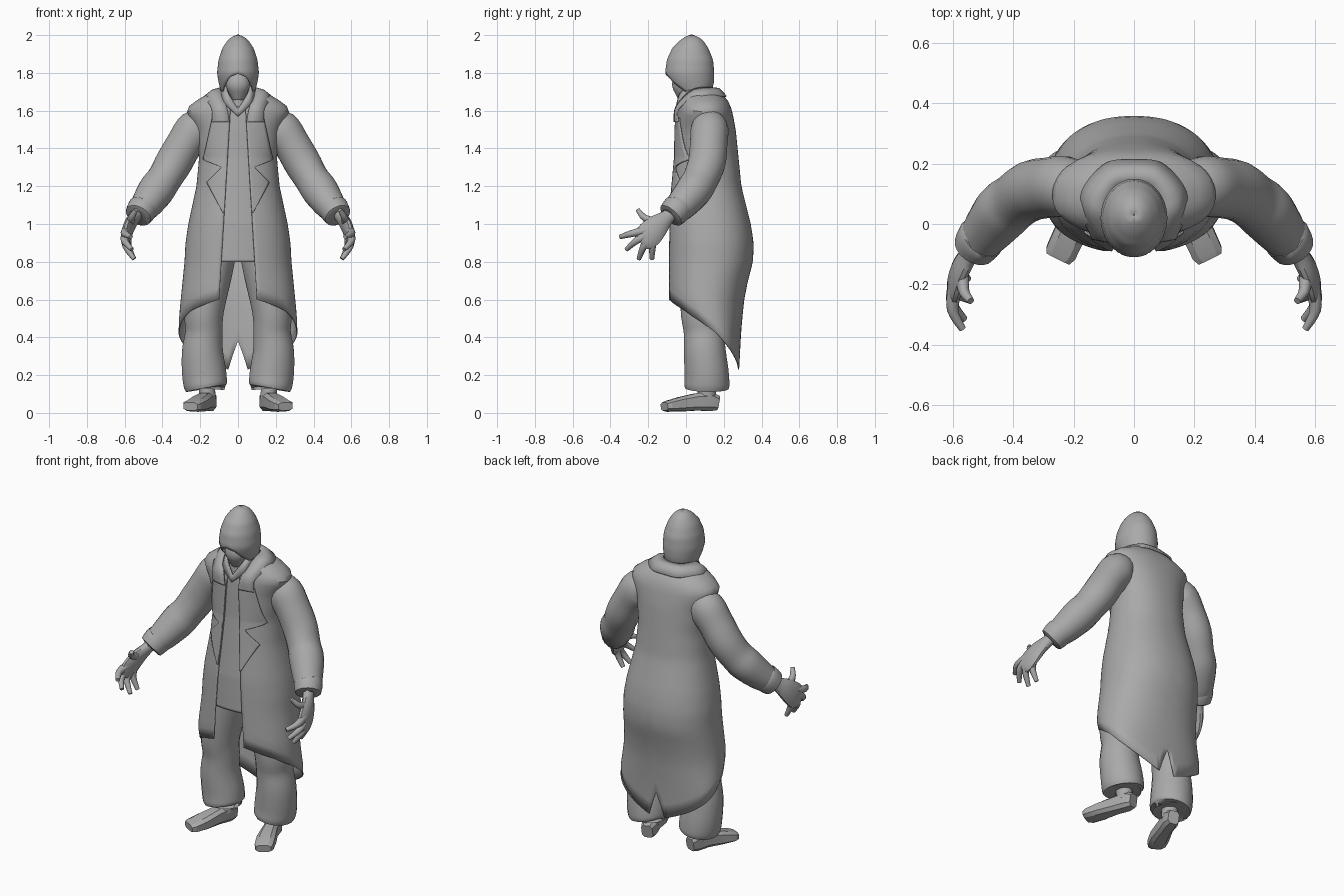
import bpy
import bmesh
import math
from mathutils import Vector

cube = bpy.data.objects.get("Cube")
if cube:
    bpy.data.objects.remove(cube)

grey = bpy.data.materials.new("plain grey")
grey.use_nodes = True
grey.diffuse_color = (.4, .4, .4, 1)
grey.node_tree.nodes["Principled BSDF"].inputs["Base Color"].default_value = (.4, .4, .4, 1)


def lerp_table(table, key):
    """Read a row of values from a table sorted by its first column."""
    if key <= table[0][0]:
        return table[0][1:]
    for low, high in zip(table, table[1:]):
        if key <= high[0]:
            mix = (key - low[0]) / (high[0] - low[0])
            return [p + (q - p) * mix for p, q in zip(low[1:], high[1:])]
    return table[-1][1:]


def smooth_path(points, steps):
    """Catmull-Rom resampling of points and their radii."""
    result = []
    last = len(points) - 1
    for i in range(last):
        p, q, r, s = (points[max(0, min(last, i + k))] for k in (-1, 0, 1, 2))
        for j in range(steps):
            t = j / steps
            result.append([.5 * (2 * b + (c - a) * t + (2 * a - 5 * b + 4 * c - d) * t * t
                                 + (3 * b - a - 3 * c + d) * t ** 3)
                           for a, b, c, d in zip(p, q, r, s)])
    result.append(list(points[-1]))
    return result


def skin(name, rows, closed=False, caps=False, thickness=0, mirror=True, angle=40):
    """Join rows of points into a surface."""
    bm = bmesh.new()
    grid = [[bm.verts.new(p) for p in row] for row in rows]
    for low, high in zip(grid, grid[1:]):
        count = len(low)
        for i in range(count if closed else count - 1):
            j = (i + 1) % count
            bm.faces.new((low[i], low[j], high[j], high[i]))
    if caps:
        bm.faces.new(grid[0])
        bm.faces.new(grid[-1])
    bmesh.ops.recalc_face_normals(bm, faces=bm.faces)
    mesh = bpy.data.meshes.new(name)
    bm.to_mesh(mesh)
    bm.free()
    mesh.materials.append(grey)
    obj = bpy.data.objects.new(name, mesh)
    bpy.context.collection.objects.link(obj)
    if mirror:
        mod = obj.modifiers.new("mirror", "MIRROR")
        mod.use_clip = True
    if thickness:
        mod = obj.modifiers.new("thickness", "SOLIDIFY")
        mod.thickness = thickness
        mod.offset = 0
    bpy.ops.object.select_all(action="DESELECT")
    obj.select_set(True)
    bpy.context.view_layer.objects.active = obj
    bpy.ops.object.shade_smooth_by_angle(angle=math.radians(angle))
    return obj


def power(value, exponent):
    return math.copysign(abs(value) ** exponent, value)


def tube(name, points, side=(1, 0, 0), sides=16, steps=4, square=1, angle=40, mirror=True):
    """Loft along a path of (x, y, z, side radius, other radius)."""
    path = smooth_path(points, steps)
    centres = [Vector(p[:3]) for p in path]
    rows = []
    for i, p in enumerate(path):
        along = (centres[min(i + 1, len(path) - 1)] - centres[max(i - 1, 0)]).normalized()
        u = Vector(side)
        u = (u - along * u.dot(along)).normalized()
        v = along.cross(u)
        turns = [math.tau * (k + .5) / sides for k in range(sides)]
        rows.append([centres[i] + u * p[3] * power(math.cos(t), square)
                     + v * p[4] * power(math.sin(t), square) for t in turns])
    return skin(name, rows, closed=True, caps=True, angle=angle, mirror=mirror)


def shell(name, profile, hem, top, opening, bulge, columns, levels):
    """Half garment from the back centre to the front edge, with a shaped hem."""
    rows = []
    for j in range(levels + 1):
        row = []
        for i in range(columns + 1):
            f = i / columns
            base = lerp_table(hem, f)[0]
            z = base + (top - base) * (j / levels) ** .8
            a, front, back = lerp_table(profile, z)
            gap = min(1, opening(z) / a)
            t = f * (math.pi - math.asin(gap ** (1 / bulge)))
            row.append((a * power(math.sin(t), bulge) if i else 0,
                        (front + back) / 2 + (back - front) / 2 * power(math.cos(t), bulge), z))
        rows.append(row)
    return skin(name, rows, thickness=.006)


# Coat: height, half width, front depth, back depth
COAT = [(.2, .305, .03, .278), (.42, .312, .02, .288), (.52, .308, -.06, .297),
        (.6, .3, -.095, .305), (.7, .29, -.095, .325), (.8, .28, -.095, .352),
        (.9, .275, -.093, .355), (1, .26, -.09, .34), (1.2, .217, -.07, .29),
        (1.35, .203, -.055, .275), (1.5, .225, -.05, .26), (1.57, .26, -.045, .247),
        (1.61, .272, -.04, .238), (1.65, .22, -.03, .22), (1.68, .17, -.015, .195),
        (1.71, .1, .01, .16)]
COAT_HEM = [(0, .38), (.05, .23), (.25, .3), (.43, .37), (.54, .42), (.65, .48),
            (.78, .54), (1, .6)]
BULGE = .9


def coat_gap(z):
    return .04 + max(0, 1.6 - z) * .06


def coat_front(x, z):
    a, front, back = lerp_table(COAT, z)
    ratio = min(.98, x / a)
    depth = (1 - ratio ** (2 / BULGE)) ** (BULGE / 2)
    return (front + back) / 2 - (back - front) / 2 * depth


def front_panel(name, bottom, top, inner, outer, offset, levels=60, columns=8):
    """Plate that follows the front of the coat."""
    rows = []
    for j in range(levels + 1):
        z = bottom + (top - bottom) * j / levels
        xs = [inner(z) + (outer(z) - inner(z)) * i / columns for i in range(columns + 1)]
        rows.append([(x, coat_front(x, z) + offset, z) for x in xs])
    return skin(name, rows, thickness=.008)


shell("coat", COAT, COAT_HEM, 1.71, coat_gap, BULGE, 40, 36)

# Pointed lapels and the shirt seen in the coat opening
LAPEL = [(1.06, .08), (1.22, .165), (1.3, .085), (1.34, .185), (1.4, .17), (1.64, .12)]
front_panel("lapels", 1.06, 1.56, coat_gap, lambda z: lerp_table(LAPEL, z)[0], -.009)
front_panel("shirt_front", .8, 1.62, lambda z: 0, lambda z: coat_gap(z) + .015, .012)


def band(name, *edges):
    """Strip of cloth lofted through edge curves."""
    curves = [smooth_path(edge, 6) for edge in edges]
    skin(name, list(zip(*curves)), thickness=.01, angle=70)


def on_coat(x, z):
    return (x, coat_front(x, z) - .016, z)


# Folded coat collar that runs into the lapels, and crossed neck scarf
band("collar",
     [(0, .135, 1.72), (.055, .125, 1.72), (.09, .08, 1.72), (.09, .02, 1.7),
      on_coat(.06, 1.62), on_coat(.045, 1.54)],
     [(0, .175, 1.715), (.075, .16, 1.715), (.13, .095, 1.708), (.14, .03, 1.69),
      on_coat(.1, 1.62), on_coat(.09, 1.54)],
     [(0, .212, 1.675), (.09, .2, 1.675), (.165, .12, 1.68), (.172, .04, 1.66),
      on_coat(.14, 1.61), on_coat(.138, 1.54)])
band("scarf",
     [(.06, .02, 1.73), (.05, -.03, 1.69), (0, -.05, 1.61)],
     [(.09, .02, 1.71), (.07, -.04, 1.64), (0, -.06, 1.57)])

# Hood with an arched opening, the masked face and the neck
HOOD = [(1.68, .08, -.035, .12), (1.71, .09, -.06, .135), (1.75, .1, -.09, .145),
        (1.8, .108, -.108, .147), (1.87, .1, -.098, .14), (1.93, .08, -.07, .115),
        (1.97, .053, -.03, .088), (1.99, .028, 0, .06), (2, .002, .028, .032)]
HOOD_HEM = [(0, 0), (.6, 0), (.74, .045), (.86, .092), (1, .11)]
shell("hood", HOOD, [(f, 1.685 + h) for f, h in HOOD_HEM], 2, lambda z: 0, 1, 24, 20)
tube("masked_face", [(0, -.01, 1.66, .03, .03), (0, -.015, 1.7, .052, .045),
                     (0, -.02, 1.74, .065, .055), (0, -.01, 1.78, .06, .05)], mirror=False)
tube("neck", [(0, .06, 1.55, .1, .1), (0, .05, 1.66, .07, .075),
              (0, .04, 1.75, .065, .07)], mirror=False)

# Puffed sleeves and cuffs
tube("sleeves", [(.17, .125, 1.52, .08, .08), (.225, .125, 1.5, .105, .1),
                 (.285, .12, 1.42, .098, .1), (.34, .11, 1.325, .098, .1),
                 (.39, .078, 1.24, .092, .095), (.432, .043, 1.18, .097, .096),
                 (.48, -.015, 1.11, .085, .085), (.508, -.05, 1.075, .075, .075)],
     sides=20)
tube("cuffs", [(.5, -.04, 1.09, .074, .074), (.505, -.045, 1.083, .08, .08),
               (.528, -.08, 1.045, .072, .072), (.53, -.083, 1.042, .05, .05)],
     sides=20, steps=2)

# Open hands with spread, curled fingers
ACROSS = (0, -.7, .7)
tube("palms", [(.52, -.06, 1.07, .036, .032), (.545, -.1, 1.035, .04, .03),
               (.572, -.145, .995, .06, .03), (.59, -.19, .95, .072, .027),
               (.597, -.225, .915, .064, .022), (.597, -.24, .9, .045, .014)],
     side=ACROSS, sides=12)
FINGERS = {"thumbs": ((.568, -.13, 1), (.565, -.215, 1.03), (.54, -.255, 1.075)),
           "index_fingers": ((.592, -.215, .965), (.6, -.285, .95), (.567, -.348, .932)),
           "middle_fingers": ((.594, -.21, .94), (.6, -.265, .91), (.562, -.315, .865)),
           "ring_fingers": ((.592, -.195, .93), (.592, -.225, .88), (.55, -.25, .815)),
           "little_fingers": ((.588, -.17, .935), (.582, -.178, .88), (.55, -.18, .815))}
for finger, joints in FINGERS.items():
    radii = (.025, .019, .012)
    tube(finger, [(*p, r, r) for p, r in zip(joints, radii)], side=ACROSS, sides=10, angle=60)

# Baggy trousers with turned-in hems, and ankles
tube("trouser_legs", [(.17, .11, .15, .06, .06), (.17, .11, .13, .108, .115),
                      (.178, .11, .2, .118, .118), (.188, .1, .32, .11, .112),
                      (.18, .095, .43, .1, .108), (.178, .09, .55, .105, .12),
                      (.13, .11, .8, .112, .14), (.12, .11, .95, .115, .14)],
     sides=24)
tube("ankles", [(.16, .11, .07, .045, .05), (.17, .11, .2, .045, .05)], sides=10)

# Blocky shoes, turned slightly outward
tube("shoes", [(.145, .168, .053, .034, .04), (.155, .13, .06, .045, .052),
               (.18, .055, .058, .043, .048), (.212, -.03, .046, .055, .04),
               (.242, -.095, .036, .054, .03), (.252, -.115, .034, .044, .022)],
     sides=8, steps=1, square=.6, angle=20)
